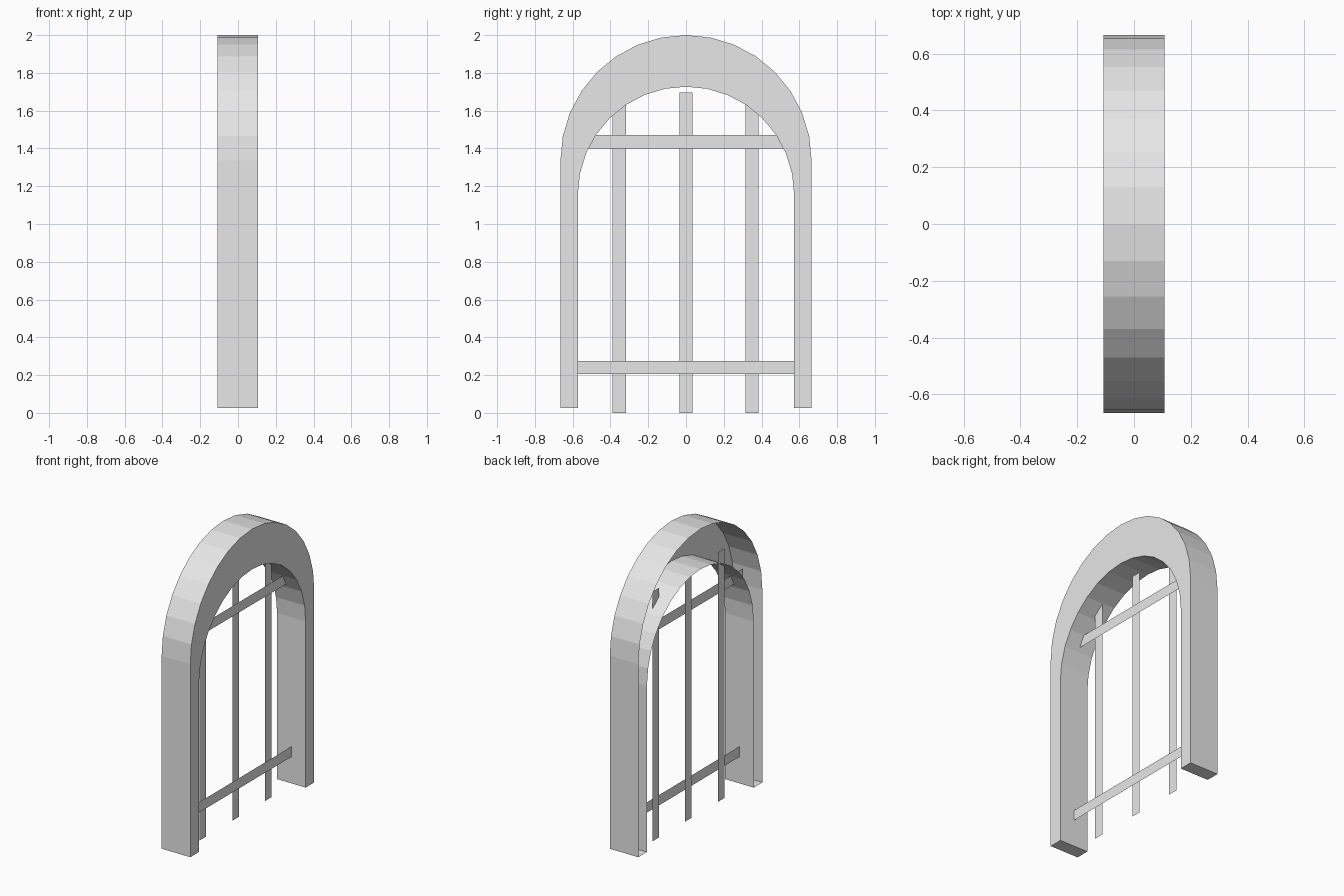
import bpy, bmesh, math

if "Cube" in bpy.data.objects:
    bpy.data.objects.remove(bpy.data.objects["Cube"])

grey = bpy.data.materials.new("light_grey")
grey.diffuse_color = (0.8, 0.8, 0.8, 1)
grey.use_nodes = True
grey.node_tree.nodes["Principled BSDF"].inputs["Base Color"].default_value = grey.diffuse_color

X_BACK, X_FACE = -0.108, 0.107
BASE = 0.025


def finish(name, bm):
    mesh = bpy.data.meshes.new(name)
    bm.to_mesh(mesh)
    bm.free()
    mesh.materials.append(grey)
    obj = bpy.data.objects.new(name, mesh)
    bpy.context.collection.objects.link(obj)
    return obj


def arch_line(radius, spring, segments=16):
    """Leg, half circle, leg, as (y, z) points."""
    arc = [(radius * math.cos(math.pi * i / segments),
            spring + radius * math.sin(math.pi * i / segments))
           for i in range(segments + 1)]
    return [(radius, BASE)] + arc + [(-radius, BASE)]


def frame():
    """Hollow arch: face, outer wall, inner wall and feet, open at the back."""
    bm = bmesh.new()
    rows = []
    for radius, spring in ((0.665, 1.335), (0.573, 1.154)):
        for x in (X_BACK, X_FACE):
            rows.append([bm.verts.new((x, y, z)) for y, z in arch_line(radius, spring)])
    outer_back, outer_face, inner_back, inner_face = rows
    for a, b in ((outer_back, outer_face), (outer_face, inner_face), (inner_face, inner_back)):
        for i in range(len(a) - 1):
            bm.faces.new((a[i], b[i], b[i + 1], a[i + 1]))
    # feet
    bm.faces.new((outer_back[0], inner_back[0], inner_face[0], outer_face[0]))
    bm.faces.new((outer_back[-1], outer_face[-1], inner_face[-1], inner_back[-1]))
    # make the walls face outward
    bmesh.ops.recalc_face_normals(bm, faces=bm.faces)
    face = max(bm.faces, key=lambda f: f.calc_center_median().x)
    if face.normal.x < 0:
        bmesh.ops.reverse_faces(bm, faces=bm.faces)
    return finish("arch_frame", bm)


def bar(name, x, y0, y1, z0, z1):
    """Flat strip facing +x."""
    bm = bmesh.new()
    bm.faces.new([bm.verts.new((x, y, z))
                  for y, z in ((y0, z0), (y1, z0), (y1, z1), (y0, z1))])
    return finish(name, bm)


frame()

# upright bars
for side, y in (("left", -0.353), ("middle", 0.0), ("right", 0.35)):
    bar("upright_bar_" + side, -0.016, y - 0.035, y + 0.035, 0.0, 1.695)

# cross bars
for level, z in (("lower", 0.205), ("upper", 1.4)):
    bar("cross_bar_" + level, 0.0, -0.61, 0.61, z, z + 0.07)
